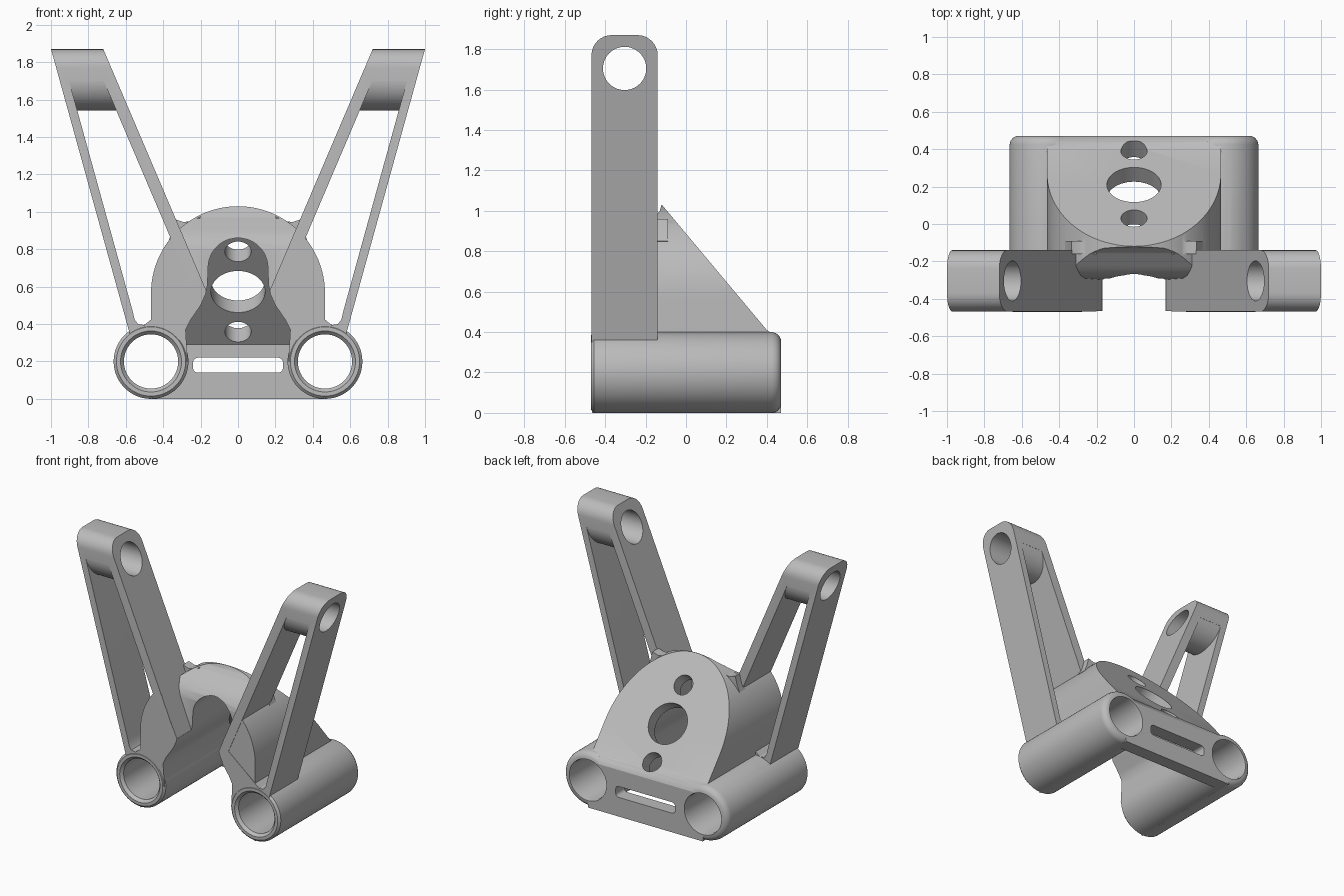
import bpy
import bmesh
from math import pi, sin, cos, radians
from mathutils import Vector

cube = bpy.data.objects.get("Cube")
if cube:
    bpy.data.objects.remove(cube, do_unlink=True)

grey = bpy.data.materials.new("cast_grey")
grey.use_nodes = True
grey.diffuse_color = (0.5, 0.5, 0.5, 1)
for node in grey.node_tree.nodes:
    if node.type == 'BSDF_PRINCIPLED':
        node.inputs["Base Color"].default_value = (0.5, 0.5, 0.5, 1)


def finish(bm, name):
    bmesh.ops.recalc_face_normals(bm, faces=bm.faces)
    mesh = bpy.data.meshes.new(name)
    bm.to_mesh(mesh)
    bm.free()
    mesh.materials.append(grey)
    ob = bpy.data.objects.new(name, mesh)
    bpy.context.collection.objects.link(ob)
    return ob


def skin(bm, rings):
    """Join closed rings of vertices and cap both ends."""
    n = len(rings[0])
    for a, b in zip(rings, rings[1:]):
        for i in range(n):
            j = (i + 1) % n
            bm.faces.new((a[i], a[j], b[j], b[i]))
    bm.faces.new(rings[0])
    bm.faces.new(rings[-1])


def prism(name, points, axis, lo, hi):
    """Extrude an (x, z) outline along y, or a (y, z) outline along x."""
    bm = bmesh.new()
    rings = []
    for t in (lo, hi):
        rings.append([bm.verts.new((p, t, q) if axis == 'y' else (t, p, q))
                      for p, q in points])
    skin(bm, rings)
    return finish(bm, name)


def lathe(name, profile, centre, axis, sides=64):
    """Revolve (distance, radius) pairs about an axis through centre."""
    bm = bmesh.new()
    turn = Vector(axis).to_track_quat('Z', 'Y')
    rings = []
    for d, r in profile:
        rings.append([bm.verts.new(Vector(centre) + turn @ Vector(
            (r * cos(2 * pi * i / sides), r * sin(2 * pi * i / sides), d)))
            for i in range(sides)])
    skin(bm, rings)
    return finish(bm, name)


def arc(cx, cz, r, start, end, steps):
    return [(cx + r * cos(radians(start + (end - start) * i / steps)),
             cz + r * sin(radians(start + (end - start) * i / steps)))
            for i in range(steps + 1)]


def combine(target, tool, operation):
    mod = target.modifiers.new("cut", 'BOOLEAN')
    mod.operation = operation
    mod.solver = 'EXACT'
    mod.object = tool
    bpy.context.view_layer.update()
    graph = bpy.context.evaluated_depsgraph_get()
    mesh = bpy.data.meshes.new_from_object(target.evaluated_get(graph))
    target.modifiers.clear()
    target.data = mesh
    bpy.data.objects.remove(tool, do_unlink=True)


# Domed body, cut by the sloping back face
bracket = prism("bracket", [(-0.465, 0), (0.465, 0)] + arc(0, 0.565, 0.465, 0, 180, 48),
                'y', -0.465, 0.47)
slope = [(-0.12, 1.031), (0.4, 0.41), (0.44, 0.385), (0.47, 0.34), (0.6, 0.2),
         (0.6, 1.3), (-0.12, 1.3)]
combine(bracket, prism("slope_cutter", slope, 'x', -1, 1), 'DIFFERENCE')

# V-shaped gap between the arms, with a flared floor
gap = prism("gap_cutter", [(-0.17, 0.58), (0.17, 0.58), (0.775, 2), (-0.775, 2)],
            'y', -0.7, 0.2)
flare = [(-0.6, 0.5), (-0.3, 0.5), (-0.29, 0.8), (-0.275, 0.85), (-0.245, 0.89),
         (-0.2, 0.93), (-0.155, 0.97), (-0.13, 1.0), (-0.12, 1.035),
         (-0.12, 2.1), (-0.6, 2.1)]
combine(gap, prism("flare", flare, 'x', -1, 1), 'INTERSECT')
combine(bracket, gap, 'DIFFERENCE')


def mirrored(points, side):
    return [(side * x, z) for x, z in points]


# Forked arms with a triangular window and a cross bore
arm_outline = [(1.008, 1.9), (0.733, 1.9), (0.2, 0.65), (0.2, 0.4), (0.46, 0.2), (0.56, 0.28)]
window_outline = [(0.718, 1.7), (0.903, 1.7), (0.562, 0.465), (0.553, 0.425), (0.535, 0.4),
                  (0.5, 0.395), (0.47, 0.42), (0.25, 0.6)]
gusset_outline = [(0.2, 0.975), (0.25, 0.952), (0.29, 0.945), (0.335, 0.96),
                  (0.35, 0.9), (0.37, 0.85), (0.25, 0.8)]
arm_side = ([(-0.468, -0.1), (-0.14, -0.1)] + arc(-0.24, 1.77, 0.1, 0, 90, 8)
            + arc(-0.368, 1.77, 0.1, 90, 180, 8))
for side in (-1, 1):
    arm = prism("arm", mirrored(arm_outline, side), 'y', -0.7, 0.2)
    combine(arm, prism("arm_side", arm_side, 'x', -1.2, 1.2), 'INTERSECT')
    window = prism("window", mirrored(window_outline, side), 'y', -0.8, 0.3)
    boss = lathe("boss", [(-1.5, 0.163), (1.5, 0.163)], (0, -0.304, 1.705), (1, 0, 0))
    combine(window, boss, 'DIFFERENCE')
    combine(arm, window, 'DIFFERENCE')
    bore = lathe("arm_bore", [(-0.4, 0.107), (0.4, 0.107)],
                 (side * 0.85, -0.304, 1.705), (1, 0, 0))
    combine(arm, bore, 'DIFFERENCE')
    combine(bracket, arm, 'UNION')
    gusset = prism("gusset", mirrored(gusset_outline, side), 'y', -0.16, -0.09)
    combine(bracket, gusset, 'UNION')

# Arched cavity, open at the front and underneath
half = [(0.46, -0.1), (0.46, 0.15), (0.27, 0.2), (0.28, 0.37), (0.255, 0.42),
        (0.2, 0.5), (0.173, 0.56), (0.163, 0.61)]
arch = half + arc(0, 0.7, 0.16, 0, 180, 24) + mirrored(half[::-1], -1)
cavity = prism("cavity", arch, 'y', -0.7, 0.7)
inside = [(-0.6, -0.2), (0.37, -0.2), (0.37, 0.29), (-0.4, 1.21), (-0.6, 1.21)]
combine(cavity, prism("inside", inside, 'x', -1, 1), 'INTERSECT')
combine(bracket, cavity, 'DIFFERENCE')

# Long tubes along both sides, with chamfered bores
for side in (-1, 1):
    centre = (side * 0.465, 0, 0.2)
    tube = [(-0.47, 0.185), (-0.455, 0.2), (0.425, 0.2), (0.445, 0.195),
            (0.46, 0.183), (0.47, 0.165)]
    combine(bracket, lathe("tube", tube, centre, (0, 1, 0)), 'UNION')
    bore = [(-0.5, 0.19), (-0.45, 0.145), (0.45, 0.145), (0.5, 0.157)]
    combine(bracket, lathe("tube_bore", bore, centre, (0, 1, 0)), 'DIFFERENCE')

# Three holes square to the sloping face
for y, radius in ((0.03, 0.07), (0.21, 0.145), (0.39, 0.07)):
    z = 1.03 - 1.19 * (y + 0.12)
    hole = lathe("face_hole", [(-0.2, radius), (0.2, radius)], (0, y, z),
                 (0, 0.766, 0.643), 48)
    combine(bracket, hole, 'DIFFERENCE')

# Strap slot through the back wall
slot = []
for cx, cz, start in ((0.215, 0.195, 0), (-0.215, 0.195, 90),
                      (-0.215, 0.165, 180), (0.215, 0.165, 270)):
    slot += arc(cx, cz, 0.025, start, start + 90, 5)
combine(bracket, prism("slot", slot, 'y', 0.3, 0.6), 'DIFFERENCE')

bpy.ops.object.select_all(action='DESELECT')
bracket.select_set(True)
bpy.context.view_layer.objects.active = bracket
bpy.ops.object.shade_smooth_by_angle(angle=radians(30))
